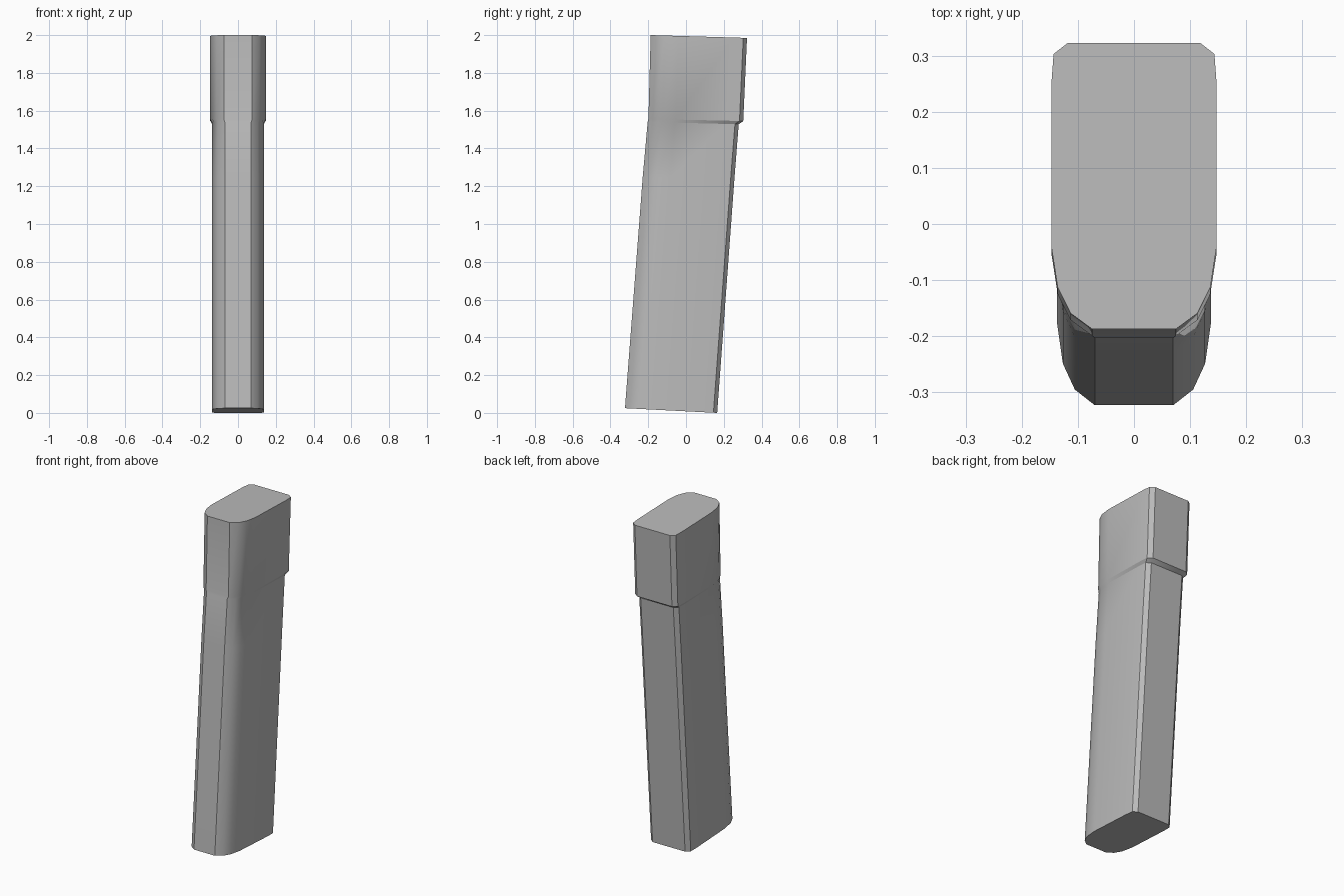
import bpy
import bmesh
import math

cube = bpy.data.objects.get("Cube")
if cube:
    bpy.data.objects.remove(cube, do_unlink=True)

grey = bpy.data.materials.new("plain_grey")
grey.use_nodes = True
colour = (0.5, 0.5, 0.5, 1)
grey.diffuse_color = colour
grey.node_tree.nodes["Principled BSDF"].inputs["Base Color"].default_value = colour

# Half outline: x as a share of half width, y as distance from the front or back
FRONT = [(0.51, 0), (0.77, 0.028), (0.925, 0.074), (1, 0.145)]
BACK = [(1, 0.07), (0.975, 0.02), (0.8, 0)]

# Sections from base to top: front y, front z, back y, back z, half width
SECTIONS = [
    (-0.323, 0.025, 0.165, 0.0, 0.137),
    (-0.229, 1.25, 0.256, 1.235, 0.137),
    (-0.203, 1.54, 0.279, 1.528, 0.137),
    (-0.199, 1.556, 0.303, 1.545, 0.147),
    (-0.187, 2.0, 0.323, 1.985, 0.147),
]


def ring(bm, front_y, front_z, back_y, back_z, width):
    """Make one closed, mirrored outline with a slight tilt."""
    half = [(x * width, front_y + d) for x, d in FRONT]
    half += [(x * width, back_y - d) for x, d in BACK]
    outline = half + [(-x, y) for x, y in reversed(half)]
    slope = (back_z - front_z) / (back_y - front_y)
    return [bm.verts.new((x, y, front_z + (y - front_y) * slope)) for x, y in outline]


# Body with flared collar, lofted through the sections
bm = bmesh.new()
rings = [ring(bm, *s) for s in SECTIONS]
for low, high in zip(rings, rings[1:]):
    for i in range(len(low)):
        j = (i + 1) % len(low)
        bm.faces.new((low[i], low[j], high[j], high[i]))
bm.faces.new(list(reversed(rings[0])))
bm.faces.new(rings[-1])
bmesh.ops.recalc_face_normals(bm, faces=bm.faces)

mesh = bpy.data.meshes.new("magazine_body")
bm.to_mesh(mesh)
bm.free()
mesh.materials.append(grey)
body = bpy.data.objects.new("magazine_body", mesh)
bpy.context.collection.objects.link(body)

# Soft sides with crisp front edges and back chamfers
bpy.ops.object.select_all(action="DESELECT")
body.select_set(True)
bpy.context.view_layer.objects.active = body
bpy.ops.object.shade_smooth_by_angle(angle=math.radians(30))
